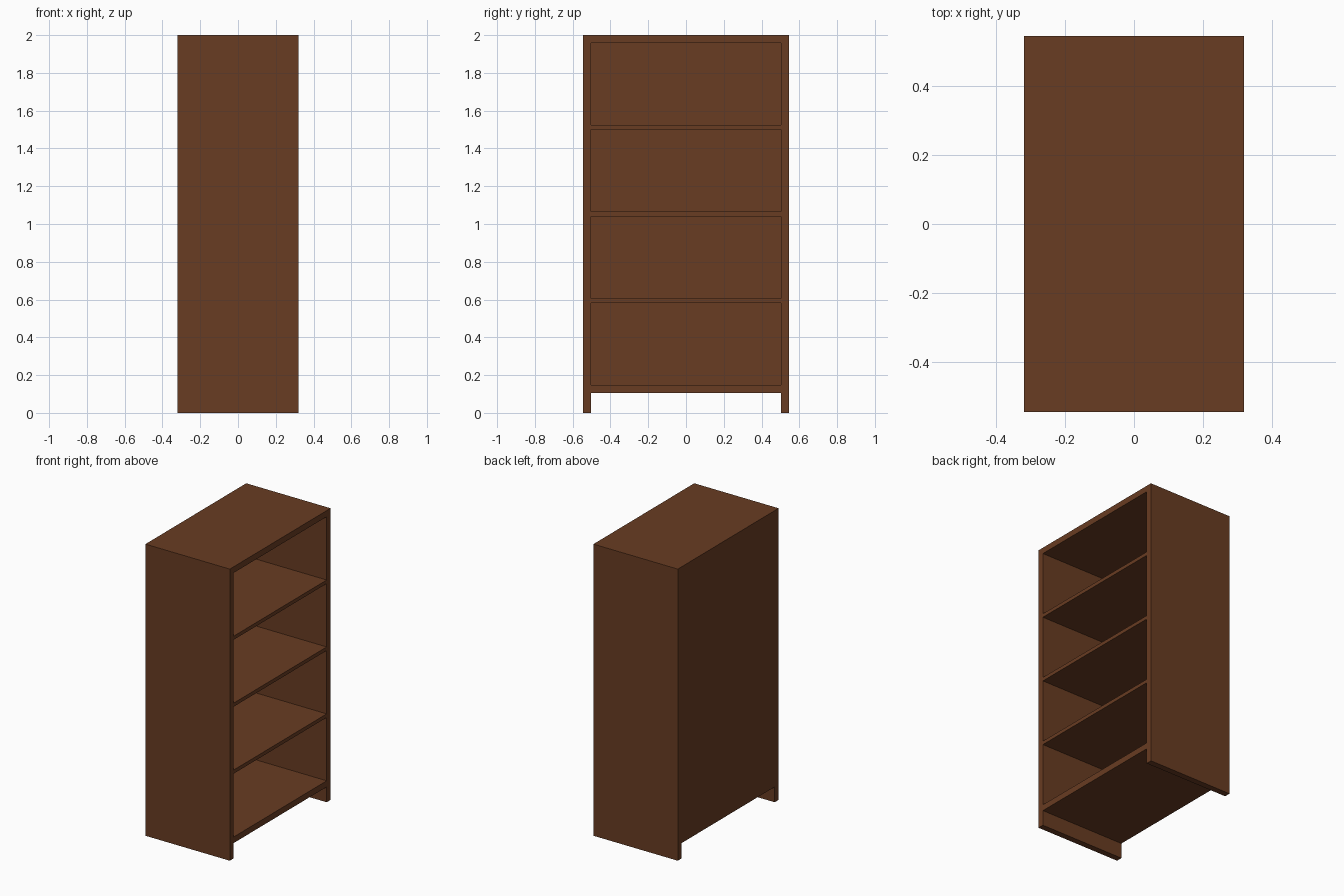
import bpy

if "Cube" in bpy.data.objects:
    bpy.data.objects.remove(bpy.data.objects["Cube"])

W, D, H = 0.64, 1.092, 2.0      # x depth, y width, height
T = 0.042                       # panel thickness
SHELF = 0.025                   # shelf thickness
FOOT = 0.105                    # gap under the bottom board
BAYS = 4

wood = bpy.data.materials.new("dark brown wood")
wood.diffuse_color = (0.14, 0.045, 0.016, 1)
wood.use_nodes = True
wood.node_tree.nodes["Principled BSDF"].inputs["Base Color"].default_value = wood.diffuse_color


def box(name, lo, hi):
    bpy.ops.mesh.primitive_cube_add(size=1)
    ob = bpy.context.object
    ob.name = name
    for v in ob.data.vertices:
        v.co = [h if c > 0 else l for c, l, h in zip(v.co, lo, hi)]
    return ob


# Solid cabinet block; the compartments are cut from the +x side
case = box("bookcase", (-W / 2, -D / 2, 0), (W / 2, D / 2, H))
case.data.materials.append(wood)
inner = D / 2 - T

# Gap between the two side panels at the floor
cutters = [box("floor_gap_cutter", (-1, -inner, -0.2), (1, inner, FOOT))]

# Four equal compartments, leaving shelves and a back panel
z0, z1 = FOOT + T, H - T
bay = (z1 - z0 - SHELF * (BAYS - 1)) / BAYS
for i in range(BAYS):
    z = z0 + i * (bay + SHELF)
    cutters.append(box(f"compartment_cutter_{i + 1}",
                       (-W / 2 + T, -inner, z), (1, inner, z + bay)))

for c in cutters:
    c.hide_render = True
    c.hide_set(True)
    c.data.materials.append(wood)
    mod = case.modifiers.new(c.name, 'BOOLEAN')
    mod.operation = 'DIFFERENCE'
    mod.solver = 'EXACT'
    mod.object = c

# Bake the cuts and drop the helpers
bpy.context.view_layer.update()
deps = bpy.context.evaluated_depsgraph_get()
mesh = bpy.data.meshes.new_from_object(case.evaluated_get(deps))
case.modifiers.clear()
case.data = mesh
for c in cutters:
    bpy.data.objects.remove(c)
